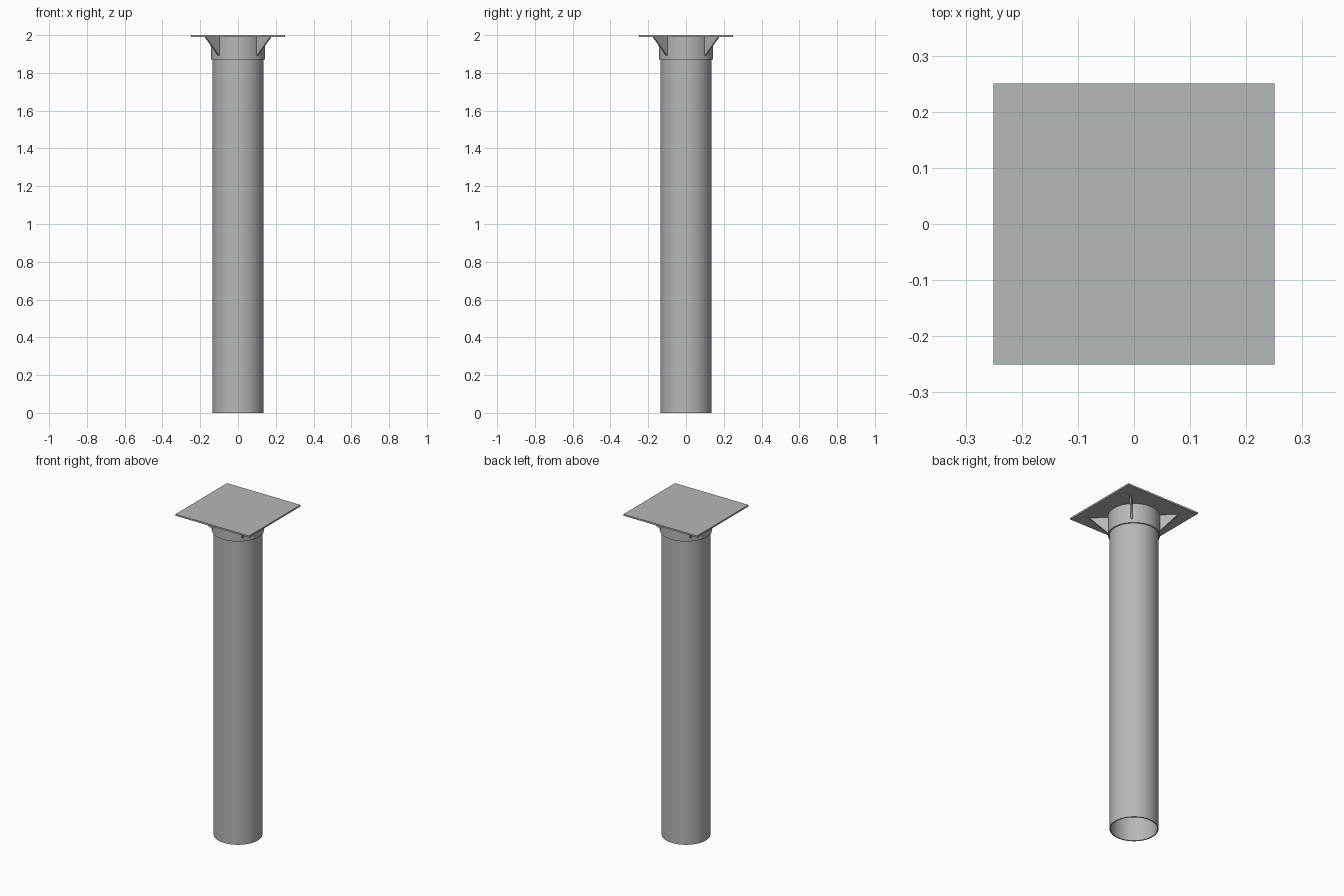
import bpy, bmesh, math
from mathutils import Matrix

if "Cube" in bpy.data.objects:
    bpy.data.objects.remove(bpy.data.objects["Cube"])

steel = bpy.data.materials.new("galvanised_steel")
steel.diffuse_color = (0.46, 0.48, 0.49, 1)
steel.use_nodes = True
steel.node_tree.nodes["Principled BSDF"].inputs["Base Color"].default_value = steel.diffuse_color
PLATE_BOTTOM = 1.99


def finish(name, bm, smooth=False):
    bmesh.ops.recalc_face_normals(bm, faces=bm.faces)
    mesh = bpy.data.meshes.new(name)
    bm.to_mesh(mesh)
    bm.free()
    mesh.materials.append(steel)
    ob = bpy.data.objects.new(name, mesh)
    bpy.context.collection.objects.link(ob)
    if smooth:
        bpy.ops.object.select_all(action='DESELECT')
        ob.select_set(True)
        bpy.context.view_layer.objects.active = ob
        bpy.ops.object.shade_smooth_by_angle(angle=math.radians(30))
    return ob


def tube(name, outer, inner, z0, z1, sides=64):
    bm = bmesh.new()
    profile = [(outer, z0), (outer, z1), (inner, z1), (inner, z0)]
    rings = [[bm.verts.new((r * math.cos(2 * math.pi * i / sides),
                            r * math.sin(2 * math.pi * i / sides), z))
              for i in range(sides)] for r, z in profile]
    for k in range(4):
        a, b = rings[k], rings[(k + 1) % 4]
        for i in range(sides):
            j = (i + 1) % sides
            bm.faces.new((a[i], a[j], b[j], b[i]))
    return finish(name, bm, True)


# Hollow post and the sleeve around its top
tube("post_tube", 0.136, 0.129, 0, PLATE_BOTTOM)
tube("cap_sleeve", 0.144, 0.1362, 1.87, PLATE_BOTTOM)

# Square bearing plate
bm = bmesh.new()
bmesh.ops.create_cube(bm, size=1, matrix=Matrix.Translation((0, 0, 1.995))
                      @ Matrix.Diagonal((0.5, 0.5, 0.01, 1)))
finish("top_plate", bm)

# Four triangular gussets on the diagonals
for n in range(4):
    bm = bmesh.new()
    half = 0.005
    tri = [(0.142, 1.893), (0.147, 1.893), (0.245, PLATE_BOTTOM), (0.142, PLATE_BOTTOM)]
    face = bm.faces.new([bm.verts.new((r, -half, z)) for r, z in tri])
    ext = bmesh.ops.extrude_face_region(bm, geom=[face], use_keep_orig=True)
    bmesh.ops.translate(bm, vec=(0, 2 * half, 0),
                        verts=[v for v in ext["geom"] if isinstance(v, bmesh.types.BMVert)])
    bmesh.ops.rotate(bm, verts=bm.verts, cent=(0, 0, 0),
                     matrix=Matrix.Rotation(math.radians(45 + 90 * n), 3, 'Z'))
    finish(f"gusset_{n + 1}", bm)
